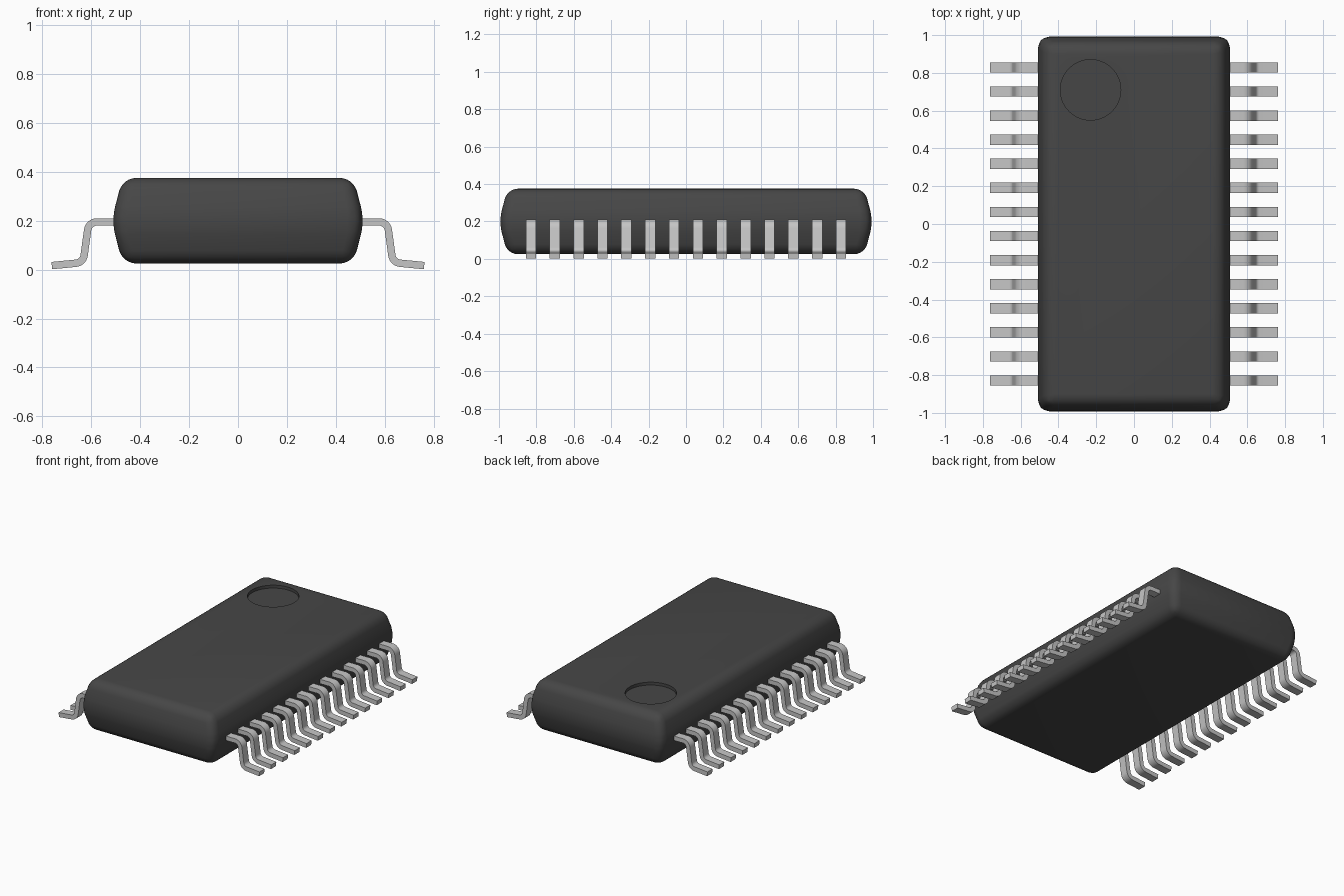
import bpy, bmesh, math
from mathutils import Vector

cube = bpy.data.objects.get("Cube")
if cube:
    bpy.data.objects.remove(cube, do_unlink=True)


def material(name, value):
    mat = bpy.data.materials.new(name)
    mat.use_nodes = True
    colour = (value, value, value, 1)
    mat.diffuse_color = colour
    mat.node_tree.nodes["Principled BSDF"].inputs["Base Color"].default_value = colour
    return mat


def make_object(name, bm, mat):
    bmesh.ops.recalc_face_normals(bm, faces=bm.faces)
    mesh = bpy.data.meshes.new(name)
    bm.to_mesh(mesh)
    bm.free()
    mesh.materials.append(mat)
    obj = bpy.data.objects.new(name, mesh)
    bpy.context.collection.objects.link(obj)
    return obj


def smooth(obj, degrees):
    bpy.ops.object.select_all(action='DESELECT')
    obj.select_set(True)
    bpy.context.view_layer.objects.active = obj
    bpy.ops.object.shade_smooth_by_angle(angle=math.radians(degrees))


black = material("black plastic", 0.062)
metal = material("tinned metal", 0.56)

# Package body: three rectangular rings, widest at the middle, rounded edges
HALF_X, HALF_Y, TAPER = 0.517, 1.0, 0.045
BOTTOM, MIDDLE, TOP = 0.025, 0.2, 0.375
bm = bmesh.new()
rings = []
for z, inset in ((BOTTOM, TAPER), (MIDDLE, 0), (TOP, TAPER)):
    x, y = HALF_X - inset, HALF_Y - inset
    rings.append([bm.verts.new((sx * x, sy * y, z))
                  for sx, sy in ((-1, -1), (1, -1), (1, 1), (-1, 1))])
for low, high in zip(rings, rings[1:]):
    for i in range(4):
        j = (i + 1) % 4
        bm.faces.new((low[i], low[j], high[j], high[i]))
bm.faces.new(rings[0][::-1])
bm.faces.new(rings[2])
rounded = [e for e in bm.edges if any(v.co.z != MIDDLE for v in e.verts)]
bmesh.ops.bevel(bm, geom=rounded, offset=0.055, segments=6, profile=0.5, affect='EDGES')
body = make_object("package_body", bm, black)

# Shallow round pin-one marker cut into the top
bpy.ops.mesh.primitive_cylinder_add(vertices=64, radius=0.16, depth=0.1,
                                    location=(-0.23, 0.71, TOP + 0.03))
cutter = bpy.context.object
cutter.data.materials.append(black)
cutter.hide_render = True
cut = body.modifiers.new("marker_recess", 'BOOLEAN')
cut.operation, cut.solver, cut.object = 'DIFFERENCE', 'EXACT', cutter
bpy.ops.object.select_all(action='DESELECT')
body.select_set(True)
bpy.context.view_layer.objects.active = body
bpy.ops.object.modifier_apply(modifier=cut.name)
bpy.data.objects.remove(cutter, do_unlink=True)
smooth(body, 25)


# Gull-wing lead: filleted centre line, thickened, then extruded to width
def fillet(points, radius, steps=8):
    path = [points[0]]
    for a, b, c in zip(points, points[1:], points[2:]):
        u, v = (a - b).normalized(), (c - b).normalized()
        half = u.angle(v) / 2
        centre = b + (u + v).normalized() * radius / math.sin(half)
        tangent = radius / math.tan(half)
        start, end = b + u * tangent - centre, b + v * tangent - centre
        sweep = start.angle_signed(end)
        for k in range(steps + 1):
            t = -sweep * k / steps
            path.append(centre + Vector((start.x * math.cos(t) - start.y * math.sin(t),
                                         start.x * math.sin(t) + start.y * math.cos(t))))
    return path + [points[-1]]


corners = [Vector(p) for p in ((0.47, 0.195), (0.61, 0.195), (0.633, 0.029), (0.761, 0.0165))]
path = fillet(corners, 0.038)
THICK, WIDTH, PITCH, COUNT = 0.03, 0.055, 0.1275, 14
upper, lower = [], []
for i, p in enumerate(path):
    along = (path[min(i + 1, len(path) - 1)] - path[max(i - 1, 0)]).normalized()
    normal = Vector((-along.y, along.x)) * THICK / 2
    upper.append(p + normal)
    lower.append(p - normal)


def add_lead(bm, side, y):
    sections = [[bm.verts.new((side * p.x, y + s * WIDTH / 2, p.y))
                 for p, s in ((a, -1), (a, 1), (b, 1), (b, -1))]
                for a, b in zip(upper, lower)]
    for near, far in zip(sections, sections[1:]):
        for i in range(4):
            j = (i + 1) % 4
            bm.faces.new((near[i], near[j], far[j], far[i]))
    bm.faces.new(sections[0])
    bm.faces.new(sections[-1])


for name, side in (("left_lead", 1), ("right_lead", -1)):
    for n in range(COUNT):
        bm = bmesh.new()
        add_lead(bm, side, (n - (COUNT - 1) / 2) * PITCH)
        smooth(make_object(f"{name}_{n + 1}", bm, metal), 30)
